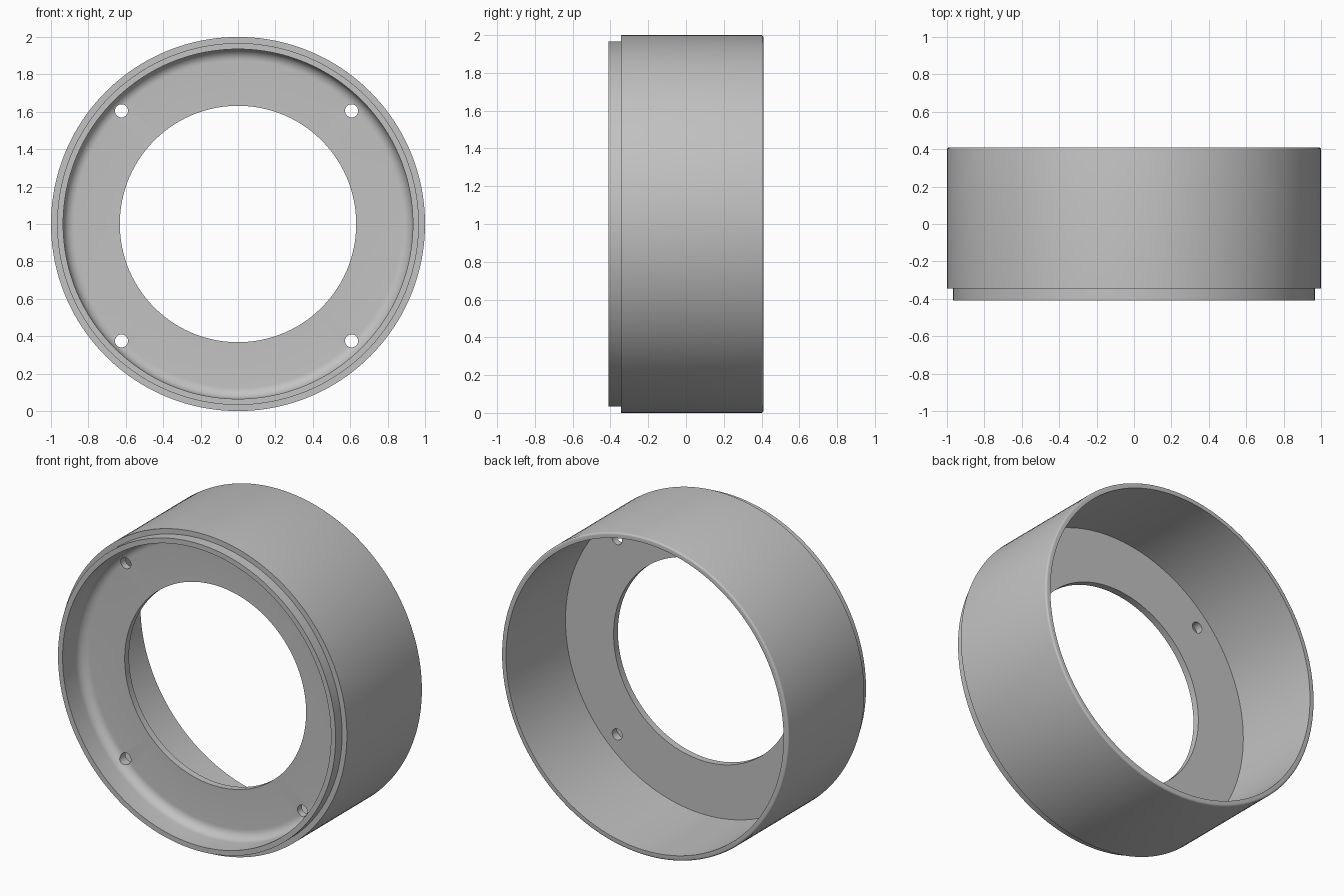
import bpy, bmesh, math
from mathutils import Matrix, Vector

if "Cube" in bpy.data.objects:
    bpy.data.objects.remove(bpy.data.objects["Cube"])

SEG = 160


def fillet(cr, cy, rad, a0, a1, n):
    """Arc points (radius, y) around a centre, angles in degrees."""
    return [(cr + rad * math.cos(math.radians(a0 + (a1 - a0) * i / n)),
             cy + rad * math.sin(math.radians(a0 + (a1 - a0) * i / n)))
            for i in range(n + 1)]


# Closed cross-section as (radius, y)
profile = [(0.632, -0.225)]
profile += fillet(0.875, -0.285, 0.06, 90, 0, 8)       # rounded corner of the front recess
profile += [(0.935, -0.41), (0.967, -0.41),            # locating lip
            (0.967, -0.345), (1.0, -0.345)]            # shoulder
profile += fillet(0.988, 0.398, 0.012, 0, 90, 4)       # rounded rear rim
profile += [(0.967, 0.41), (0.967, -0.182), (0.632, -0.182)]

# Housing ring: revolve the section around the y axis
bm = bmesh.new()
rings = []
for i in range(SEG):
    a = 2 * math.pi * i / SEG
    rings.append([bm.verts.new((r * math.cos(a), y, 1 + r * math.sin(a)))
                  for r, y in profile])
n = len(profile)
for i in range(SEG):
    p, q = rings[i], rings[(i + 1) % SEG]
    for j in range(n):
        k = (j + 1) % n
        bm.faces.new((p[j], p[k], q[k], q[j]))
bmesh.ops.recalc_face_normals(bm, faces=bm.faces)
mesh = bpy.data.meshes.new("housing_ring")
bm.to_mesh(mesh)
bm.free()
ring = bpy.data.objects.new("housing_ring", mesh)
bpy.context.collection.objects.link(ring)

# Four screw holes through the inner flange
bm = bmesh.new()
for sx in (-1, 1):
    for sz in (-1, 1):
        place = (Matrix.Translation(Vector((-0.008 + sx * 0.615, -0.21, 0.99 + sz * 0.615)))
                 @ Matrix.Rotation(math.pi / 2, 4, 'X'))
        bmesh.ops.create_cone(bm, cap_ends=True, segments=32, radius1=0.035,
                              radius2=0.035, depth=0.3, matrix=place)
cut_mesh = bpy.data.meshes.new("screw_hole_cutter")
bm.to_mesh(cut_mesh)
bm.free()
cutter = bpy.data.objects.new("screw_hole_cutter", cut_mesh)
cutter.hide_render = True
bpy.context.collection.objects.link(cutter)

mod = ring.modifiers.new("screw_holes", 'BOOLEAN')
mod.operation = 'DIFFERENCE'
mod.solver = 'EXACT'
mod.object = cutter
bpy.context.view_layer.objects.active = ring
ring.select_set(True)
bpy.ops.object.modifier_apply(modifier=mod.name)
bpy.data.objects.remove(cutter)

# Plain grey finish
grey = bpy.data.materials.new("light_grey")
grey.diffuse_color = (0.54, 0.54, 0.54, 1)
grey.use_nodes = True
grey.node_tree.nodes["Principled BSDF"].inputs["Base Color"].default_value = grey.diffuse_color
ring.data.materials.clear()
ring.data.materials.append(grey)
bpy.ops.object.shade_smooth_by_angle(angle=math.radians(30))
